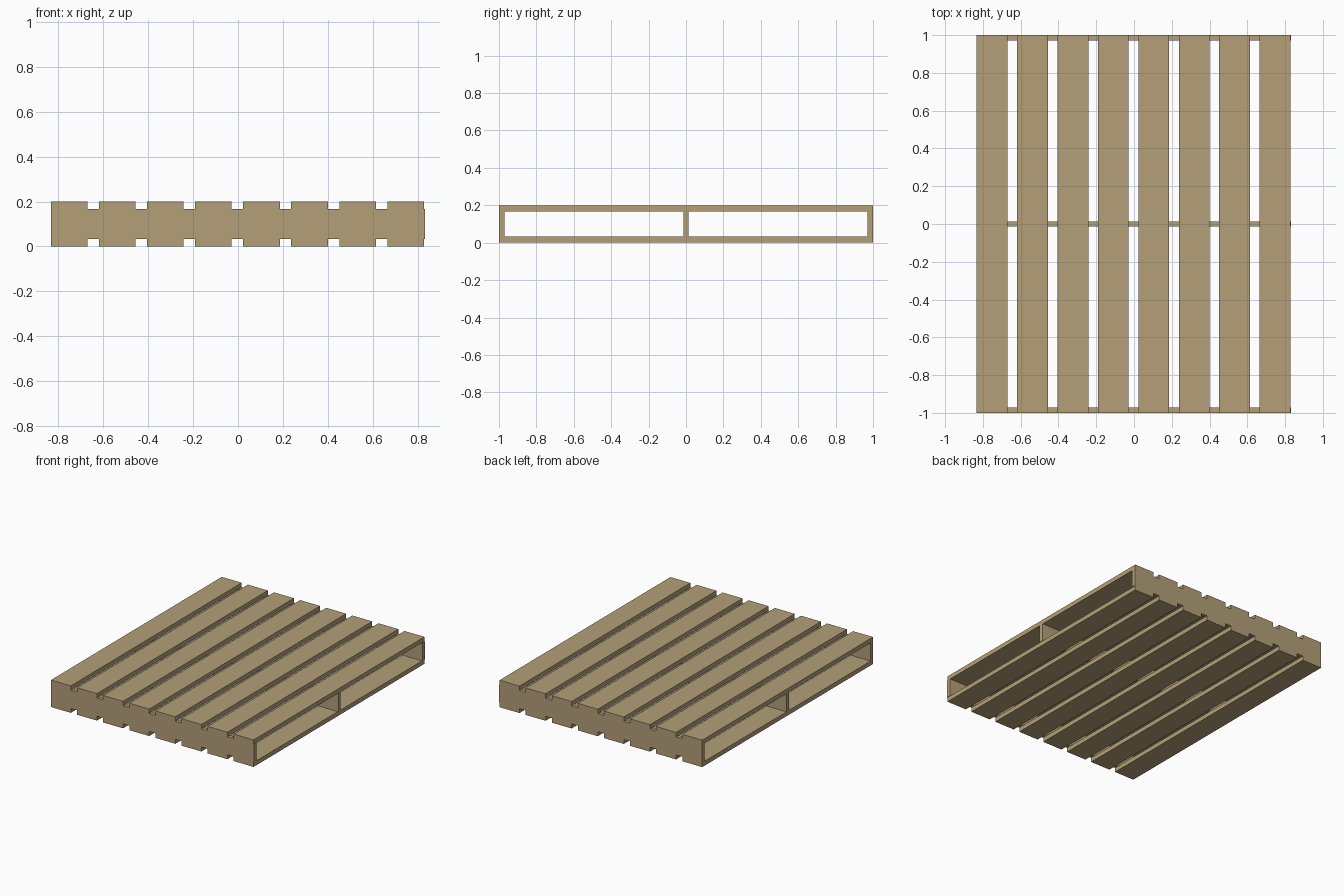
import bpy

cube = bpy.data.objects.get("Cube")
if cube:
    bpy.data.objects.remove(cube, do_unlink=True)

wood = bpy.data.materials.new("pale_wood")
wood.use_nodes = True
colour = (0.46, 0.35, 0.19, 1)
wood.diffuse_color = colour
wood.node_tree.nodes["Principled BSDF"].inputs["Base Color"].default_value = colour


def board(name, low, high):
    """Flat-sided board spanning two opposite corners."""
    centre = [(a + b) / 2 for a, b in zip(low, high)]
    bpy.ops.mesh.primitive_cube_add(size=1, location=centre)
    obj = bpy.context.object
    obj.name = name
    obj.scale = [b - a for a, b in zip(low, high)]
    bpy.ops.object.transform_apply(location=False, rotation=False, scale=True)
    obj.data.materials.append(wood)
    return obj


HEIGHT, THICK = 0.2, 0.033
LEFT_EDGE, RIGHT_EDGE = -0.833, 0.832
SLATS, PITCH, WIDTH = 8, 0.214, 0.163
BEAM = 0.029

# Deck slats along the top and bottom
for i in range(SLATS):
    x = LEFT_EDGE + i * PITCH
    for side, z in (("top", HEIGHT - THICK), ("bottom", 0)):
        board(f"{side}_slat_{i + 1}", (x, -1, z), (x + WIDTH, 1, z + THICK))

# Upright cross beams between the two decks
for name, y in (("front", -1), ("middle", -BEAM / 2), ("back", 1 - BEAM)):
    board(f"{name}_beam", (LEFT_EDGE, y, THICK),
          (RIGHT_EDGE, y + BEAM, HEIGHT - THICK))
